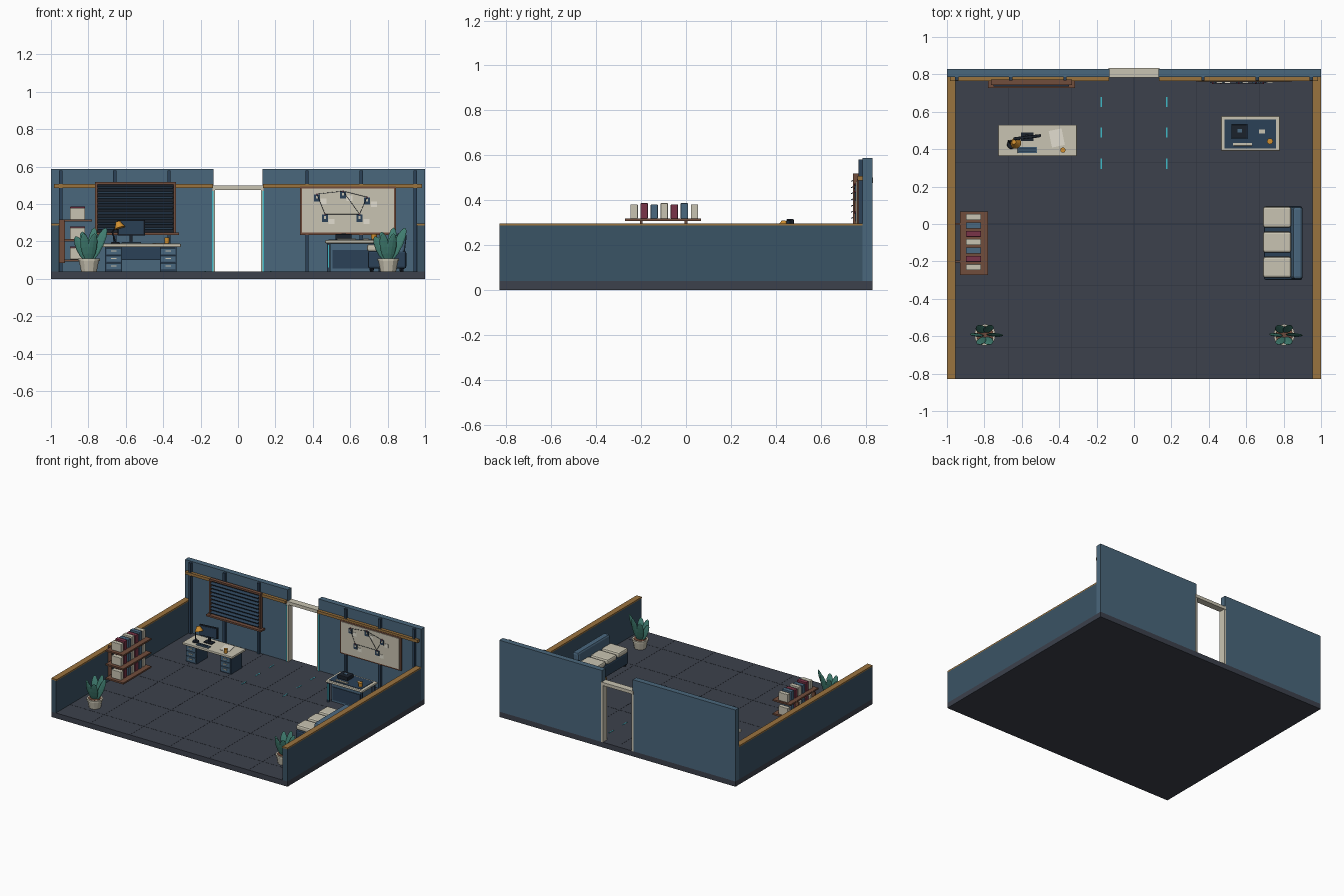
import bpy, bmesh, math
from mathutils import Matrix, Vector

def mat(name, h):
    m = bpy.data.materials.new(name)
    c = [int(h[i:i + 2], 16) / 255 for i in (0, 2, 4)]
    m.diffuse_color = [((v + 0.055) / 1.055) ** 2.4 if v > 0.04 else v / 12.92 for v in c] + [1]
    return m

WALL, SIDE, FLOOR = mat('wall_blue', '4A677C'), mat('side_blue', '3A5365'), mat('floor_slate', '3C414C')
NAVY, DARK, CREAM = mat('navy', '2B4157'), mat('near_black', '1B222C'), mat('cream', 'C9C4B2')
TAN, BROWN, TEAL = mat('tan', '9A733F'), mat('brown', '714D3C'), mat('teal', '3FB8C6')
GREEN, ORANGE, RED = mat('leaf_green', '417F72'), mat('amber', 'D08F30'), mat('wine', '7A3448')
BLUE, GROUT = mat('fabric_blue', '4A6880'), mat('grout', '2C303A')

def finish(name, bm, m, smooth=False):
    me = bpy.data.meshes.new(name)
    bm.to_mesh(me)
    bm.free()
    ob = bpy.data.objects.new(name, me)
    me.materials.append(m)
    bpy.context.collection.objects.link(ob)
    if smooth:
        for p in me.polygons:
            p.use_smooth = True
    return ob

def box(name, x0, x1, y0, y1, z0, z1, m, bevel=0, rz=0, rx=0, ry=0):
    bm = bmesh.new()
    bmesh.ops.create_cube(bm, size=1)
    bm.transform(Matrix.Diagonal((x1 - x0, y1 - y0, z1 - z0, 1)))
    if bevel:
        bmesh.ops.bevel(bm, geom=bm.edges[:], offset=bevel, segments=2, affect='EDGES', profile=0.5)
    bm.transform(Matrix.Translation(((x0 + x1) / 2, (y0 + y1) / 2, (z0 + z1) / 2))
                 @ Matrix.Rotation(rz, 4, 'Z') @ Matrix.Rotation(ry, 4, 'Y') @ Matrix.Rotation(rx, 4, 'X'))
    return finish(name, bm, m)

def rod(name, p, q, r0, r1, m, seg=12):
    p, q = Vector(p), Vector(q)
    bm = bmesh.new()
    bmesh.ops.create_cone(bm, cap_ends=True, segments=seg, radius1=r0, radius2=r1, depth=(q - p).length)
    bm.transform(Matrix.Translation((p + q) / 2) @ (q - p).to_track_quat('Z', 'Y').to_matrix().to_4x4())
    return finish(name, bm, m)

# Floor, tile joints, guide dashes
F = 0.04
box('floor', -1, 1, -0.83, 0.83, 0, F, FLOOR)
for i in range(4):
    y = -0.66 + i * 0.33
    box('tile_joint_across', -0.955, 0.955, y - 0.0015, y + 0.0015, F, F + 0.0008, GROUT)
for i in range(5):
    x = -0.67 + i * 0.335
    box('tile_joint_along', x - 0.0015, x + 0.0015, -0.83, 0.785, F, F + 0.0008, GROUT)
for s in (-1, 1):
    for y in (0.322, 0.49, 0.653):
        box('guide_dash', s * 0.175 - 0.003, s * 0.175 + 0.003, y - 0.027, y + 0.027, F, F + 0.002, TEAL)

# Walls, caps, wall posts, rails, door frame
for s in (-1, 1):
    def sx(a, b):
        return sorted((s * a, s * b))
    box('back_wall', *sx(0.13, 1), 0.787, 0.83, F, 0.587, WALL)
    box('side_wall', *sx(0.96, 1), -0.83, 0.787, F, 0.286, SIDE)
    box('side_wall_cap', *sx(0.955, 1), -0.83, 0.787, 0.286, 0.296, TAN)
    box('wall_rail', *sx(0.135, 0.985), 0.764, 0.787, 0.487, 0.508, TAN)
    for x in (0.369, 0.658, 0.947):
        box('wall_post', s * x - 0.009, s * x + 0.009, 0.768, 0.788, F, 0.58, NAVY)
    box('door_jamb', *sx(0.122, 0.137), 0.783, 0.832, F, 0.478, CREAM)
    box('door_light_strip', *sx(0.132, 0.139), 0.779, 0.785, F, 0.47, TEAL)
box('door_header', -0.137, 0.137, 0.783, 0.834, 0.476, 0.5, CREAM)

# Window with blinds
box('window_pane', -0.755, -0.34, 0.758, 0.768, 0.245, 0.51, DARK)
for x in (-0.765, -0.345):
    box('window_frame_side', x, x + 0.013, 0.744, 0.772, 0.24, 0.515, BROWN)
box('window_frame_top', -0.765, -0.332, 0.744, 0.772, 0.505, 0.518, BROWN)
box('window_sill', -0.78, -0.315, 0.727, 0.775, 0.235, 0.248, BROWN)
for i in range(9):
    z = 0.268 + i * 0.0275
    box('blind_slat', -0.75, -0.347, 0.735, 0.758, z - 0.002, z + 0.002, NAVY, rx=0.4)

# Pin board with photos, cards and strings
box('board_frame', 0.332, 0.845, 0.762, 0.776, 0.236, 0.493, BROWN)
box('board_face', 0.343, 0.834, 0.758, 0.764, 0.247, 0.482, CREAM)
pins = [(0.422, 0.433), (0.561, 0.449), (0.69, 0.417), (0.65, 0.325), (0.465, 0.325)]
for x, z in pins:
    box('photo', x - 0.016, x + 0.016, 0.754, 0.759, z - 0.02, z + 0.018, NAVY)
    box('photo_head', x - 0.006, x + 0.006, 0.753, 0.755, z - 0.004, z + 0.01, CREAM)
    box('note_card', x + 0.02, x + 0.052, 0.755, 0.759, z - 0.032, z - 0.004, mat('paper', 'E2DED0'))
    rod('pin', (x, 0.758, z + 0.02), (x, 0.749, z + 0.02), 0.004, 0.004, RED, 8)
for a, b in ((0, 1), (1, 2), (2, 3), (3, 4), (4, 0), (1, 3)):
    rod('string', (pins[a][0], 0.752, pins[a][1] + 0.02), (pins[b][0], 0.752, pins[b][1] + 0.02),
        0.0013, 0.0013, DARK, 5)

# Book shelves on the left wall
for k, z in enumerate((0.093, 0.2, 0.306)):
    box('shelf_board', -0.93, -0.78, -0.272, 0.066, z, z + 0.012, BROWN)
    for i in range(7):
        y = -0.231 + i * 0.0447
        box('book', -0.898, -0.818, y - 0.016, y + 0.016, z + 0.012,
            z + 0.074 + 0.006 * (i % 2), (CREAM, RED, BLUE)[i % 3], 0.002)
for y in (-0.2, 0.0):
    box('shelf_bracket', -0.958, -0.925, y - 0.006, y + 0.006, 0.085, 0.318, BROWN)

# Left desk with two drawer pedestals
box('desk_top', -0.727, -0.305, 0.363, 0.53, 0.17, 0.188, CREAM, 0.005)
for x in (-0.71, -0.418):
    box('desk_pedestal', x, x + 0.09, 0.385, 0.515, F, 0.17, NAVY)
    for i in range(3):
        z = 0.05 + i * 0.04
        box('drawer_front', x + 0.006, x + 0.084, 0.378, 0.386, z, z + 0.034, BLUE, 0.002)
        box('drawer_handle', x + 0.03, x + 0.06, 0.372, 0.379, z + 0.017, z + 0.022, CREAM)
box('desk_back_panel', -0.62, -0.418, 0.5, 0.508, 0.1, 0.17, NAVY)
box('monitor', -0.645, -0.497, 0.457, 0.472, 0.232, 0.316, DARK, 0.004, rz=0.12)
box('monitor_screen', -0.638, -0.504, 0.455, 0.458, 0.239, 0.309, NAVY, rz=0.12)
box('monitor_neck', -0.579, -0.563, 0.466, 0.478, 0.19, 0.25, DARK)
box('monitor_foot', -0.605, -0.537, 0.445, 0.49, 0.188, 0.194, DARK)
box('keyboard', -0.622, -0.518, 0.38, 0.412, 0.188, 0.196, BLUE, 0.002)
for i in range(3):
    box('key_row', -0.616, -0.524, 0.384 + i * 0.009, 0.39 + i * 0.009, 0.196, 0.198, NAVY)
box('paper_sheet', -0.448, -0.378, 0.415, 0.505, 0.188, 0.191, mat('sheet', 'E2DED0'), rz=0.2)
rod('cup', (-0.38, 0.395, 0.188), (-0.38, 0.395, 0.22), 0.012, 0.014, ORANGE)
rod('lamp_base', (-0.655, 0.425, 0.188), (-0.655, 0.425, 0.196), 0.024, 0.022, DARK, 16)
rod('lamp_lower_arm', (-0.655, 0.425, 0.194), (-0.672, 0.445, 0.25), 0.004, 0.004, DARK, 8)
rod('lamp_upper_arm', (-0.672, 0.445, 0.25), (-0.642, 0.438, 0.298), 0.004, 0.004, DARK, 8)
rod('lamp_shade', (-0.632, 0.432, 0.272), (-0.642, 0.438, 0.306), 0.03, 0.012, ORANGE, 16)

# Right desk with console
box('console_desk_top', 0.465, 0.78, 0.39, 0.577, 0.19, 0.207, CREAM, 0.006)
box('console_inset', 0.485, 0.758, 0.405, 0.558, 0.206, 0.21, NAVY)
box('console_body', 0.495, 0.75, 0.425, 0.55, F, 0.19, BLUE)
box('console_front_panel', 0.505, 0.74, 0.42, 0.426, 0.055, 0.155, NAVY)
for x in (0.475, 0.755):
    for y in (0.4, 0.55):
        box('console_leg', x, x + 0.014, y, y + 0.014, F, 0.19, NAVY)
box('console_light', 0.482, 0.487, 0.396, 0.4, 0.06, 0.18, TEAL)
box('console_unit', 0.52, 0.608, 0.457, 0.532, 0.21, 0.24, DARK, 0.005)
box('console_unit_screen', 0.553, 0.577, 0.488, 0.508, 0.24, 0.242, BLUE)
box('console_keys', 0.53, 0.632, 0.418, 0.434, 0.21, 0.217, CREAM, 0.002)
box('console_card', 0.668, 0.7, 0.484, 0.505, 0.21, 0.215, CREAM)
rod('console_cup', (0.727, 0.442, 0.21), (0.727, 0.442, 0.24), 0.014, 0.016, ORANGE)

# Sofa facing the room
box('sofa_base', 0.695, 0.9, -0.3, 0.096, 0.055, 0.15, NAVY, 0.012)
box('sofa_back', 0.84, 0.895, -0.295, 0.092, 0.1, 0.245, BLUE, 0.015, ry=0.12)
for i in range(3):
    y = -0.287 + i * 0.134
    box('seat_cushion', 0.69, 0.84, y, y + 0.112, 0.146, 0.185, CREAM, 0.012)
for x in (0.715, 0.875):
    for y in (-0.28, 0.075):
        rod('sofa_foot', (x, y, F), (x, y, 0.06), 0.01, 0.012, DARK, 8)

# Potted plants
for px in (-0.797, 0.803):
    py = -0.593
    rod('plant_pot', (px, py, F), (px, py, 0.1), 0.042, 0.054, CREAM, 12)
    rod('pot_rim', (px, py, 0.096), (px, py, 0.108), 0.058, 0.058, CREAM, 12)
    rod('pot_soil', (px, py, 0.105), (px, py, 0.11), 0.048, 0.046, BROWN, 12)
    for i, (az, tilt, L) in enumerate(((0, 0.42, 0.19), (60, 0.25, 0.18), (125, 0.3, 0.16),
                                       (180, 0.42, 0.14), (240, 0.3, 0.15), (300, 0.3, 0.15))):
        a = math.radians(az)
        bm = bmesh.new()
        bmesh.ops.create_uvsphere(bm, u_segments=8, v_segments=6, radius=1)
        bm.transform(Matrix.Translation((px + 0.015 * math.cos(a), py + 0.015 * math.sin(a), 0.1))
                     @ Matrix.Rotation(a, 4, 'Z') @ Matrix.Rotation(tilt, 4, 'Y')
                     @ Matrix.Rotation(math.pi / 2 - a + 0.3 * (i % 3 - 1), 4, 'Z')
                     @ Matrix.Translation((0, 0, L / 2)) @ Matrix.Diagonal((0.008, 0.026, L / 2, 1)))
        finish('plant_leaf', bm, GREEN)
